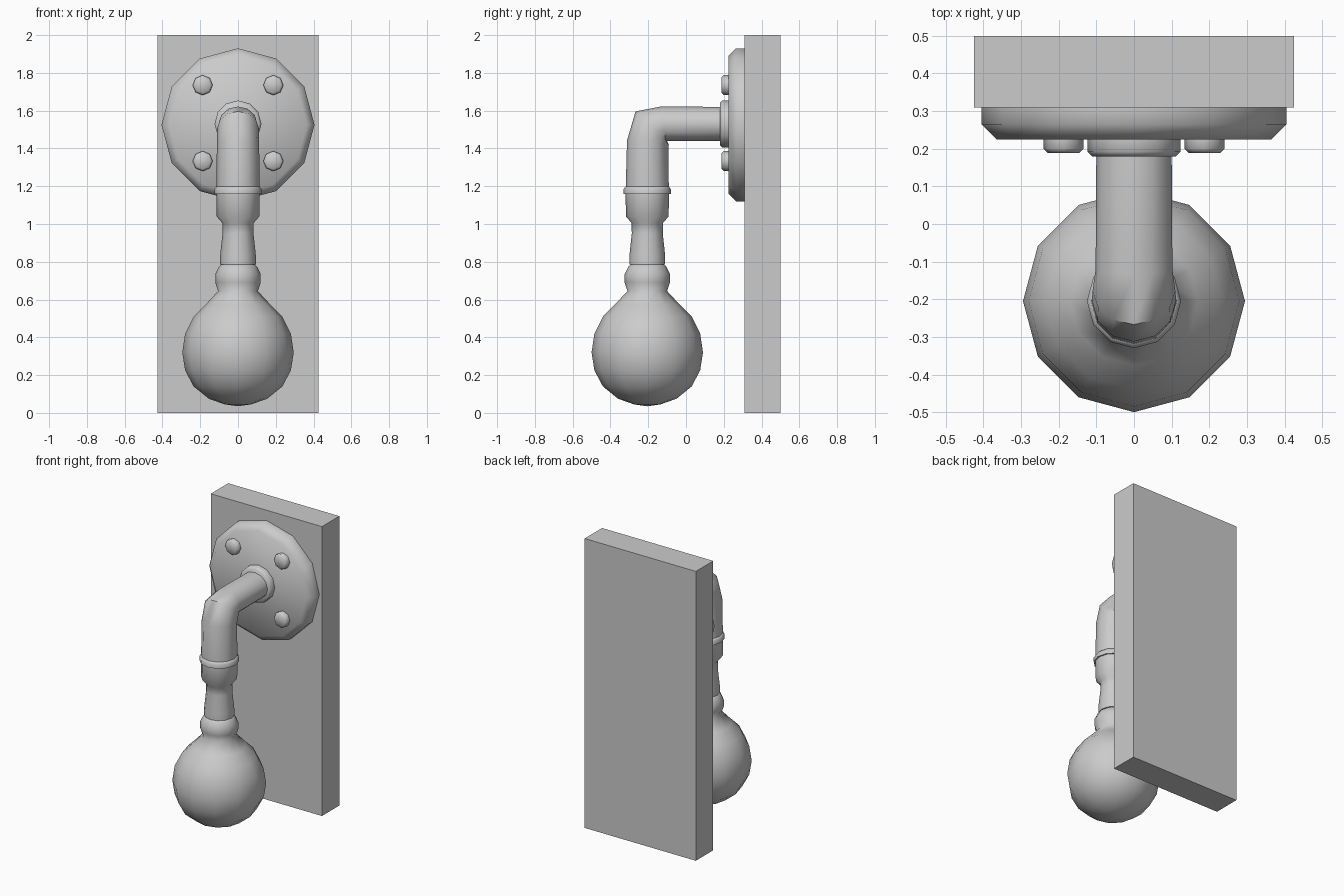
import bpy, bmesh, math
from mathutils import Matrix, Vector

old = bpy.data.objects.get("Cube")
if old:
    bpy.data.objects.remove(old, do_unlink=True)

GREY = (0.6, 0.6, 0.6, 1)
grey = bpy.data.materials.new("plain grey")
grey.use_nodes = True
grey.diffuse_color = GREY
grey.node_tree.nodes["Principled BSDF"].inputs["Base Color"].default_value = GREY

AXIS_Y = -0.205   # vertical lamp axis
PIPE_Z = 1.53     # height of the horizontal pipe
WALL_Y = 0.31     # front of the backboard


def finish(name, bm, smooth_angle=None):
    bmesh.ops.remove_doubles(bm, verts=bm.verts, dist=0.0005)
    bmesh.ops.recalc_face_normals(bm, faces=bm.faces)
    mesh = bpy.data.meshes.new(name)
    bm.to_mesh(mesh)
    bm.free()
    mesh.materials.append(grey)
    obj = bpy.data.objects.new(name, mesh)
    bpy.context.collection.objects.link(obj)
    if smooth_angle:
        bpy.ops.object.select_all(action="DESELECT")
        obj.select_set(True)
        bpy.context.view_layer.objects.active = obj
        bpy.ops.object.shade_smooth_by_angle(angle=math.radians(smooth_angle))
    return obj


def skin(bm, rings):
    """Join successive vertex rings with quads and cap both ends."""
    n = len(rings[0])
    for a, b in zip(rings, rings[1:]):
        for i in range(n):
            j = (i + 1) % n
            bm.faces.new((a[i], a[j], b[j], b[i]))
    bm.faces.new(rings[0])
    bm.faces.new(rings[-1])


def lathe(name, profile, location, sides=12, forward=False, angle=60):
    """Turn (radius, height) pairs about z, or about -y when forward."""
    bm = bmesh.new()
    rings = []
    for r, h in profile:
        turn = [2 * math.pi * i / sides for i in range(sides)]
        rings.append([bm.verts.new((r * math.cos(t), r * math.sin(t), h)) for t in turn])
    skin(bm, rings)
    rot = Matrix.Rotation(math.pi / 2, 4, "X") if forward else Matrix()
    bm.transform(Matrix.Translation(location) @ rot)
    return finish(name, bm, angle)


# Backboard
bm = bmesh.new()
bmesh.ops.create_cube(bm, size=1)
bm.transform(Matrix.Translation((0, 0.405, 1)) @ Matrix.Diagonal((0.85, 0.19, 2, 1)))
finish("backboard", bm)

# Round wall flange and pipe collar
lathe("wall_flange", [(0.405, 0), (0.405, 0.045), (0.365, 0.085)],
      (0, WALL_Y, 1.525), forward=True)
lathe("pipe_collar", [(0.124, 0), (0.124, 0.035), (0.112, 0.047)],
      (0, 0.227, PIPE_Z), forward=True)

# Four bolts
for side, x in (("left", 0.187), ("right", -0.187)):
    for level, z in (("upper", 1.735), ("lower", 1.333)):
        lathe(f"{level}_{side}_bolt", [(0.053, 0), (0.053, 0.027), (0.042, 0.038)],
              (x, 0.227, z), sides=8, forward=True)

# Bent pipe: each station is centre y, centre z, tilt, half width, half depth
stations = [(0.21, 1.53, 0, 0.1, 0.09), (-0.12, 1.531, 8, 0.102, 0.092),
            (-0.178, 1.507, 45, 0.11, 0.126), (-0.203, 1.43, 84, 0.112, 0.11),
            (AXIS_Y, 1.19, 90, 0.114, 0.114)]
bm = bmesh.new()
rings = []
for y, z, tilt, width, depth in stations:
    a = math.radians(tilt)
    across, outward = Vector((1, 0, 0)), Vector((0, -math.sin(a), math.cos(a)))
    ring = []
    for i in range(12):
        t = 2 * math.pi * i / 12
        point = Vector((0, y, z)) + across * width * math.cos(t) + outward * depth * math.sin(t)
        ring.append(bm.verts.new(point))
    rings.append(ring)
skin(bm, rings)
finish("bent_pipe", bm, 60)

# Lip at the end of the pipe
lathe("pipe_lip", [(0.125, 1.158), (0.125, 1.185), (0.113, 1.2)], (0, AXIS_Y, 0))

# Socket with waisted neck
lathe("socket", [(0.095, 0.785), (0.095, 0.83), (0.082, 0.95), (0.083, 1.005),
                 (0.113, 1.04), (0.115, 1.165)], (0, AXIS_Y, 0))

# Bulb with rounded cap
lathe("bulb", [(0, 0.035), (0.07, 0.045), (0.155, 0.075), (0.235, 0.14), (0.28, 0.225),
               (0.295, 0.32), (0.28, 0.42), (0.235, 0.51), (0.17, 0.575), (0.105, 0.645),
               (0.12, 0.69), (0.12, 0.735), (0.1, 0.775), (0.085, 0.788)],
      (0, AXIS_Y, 0))
